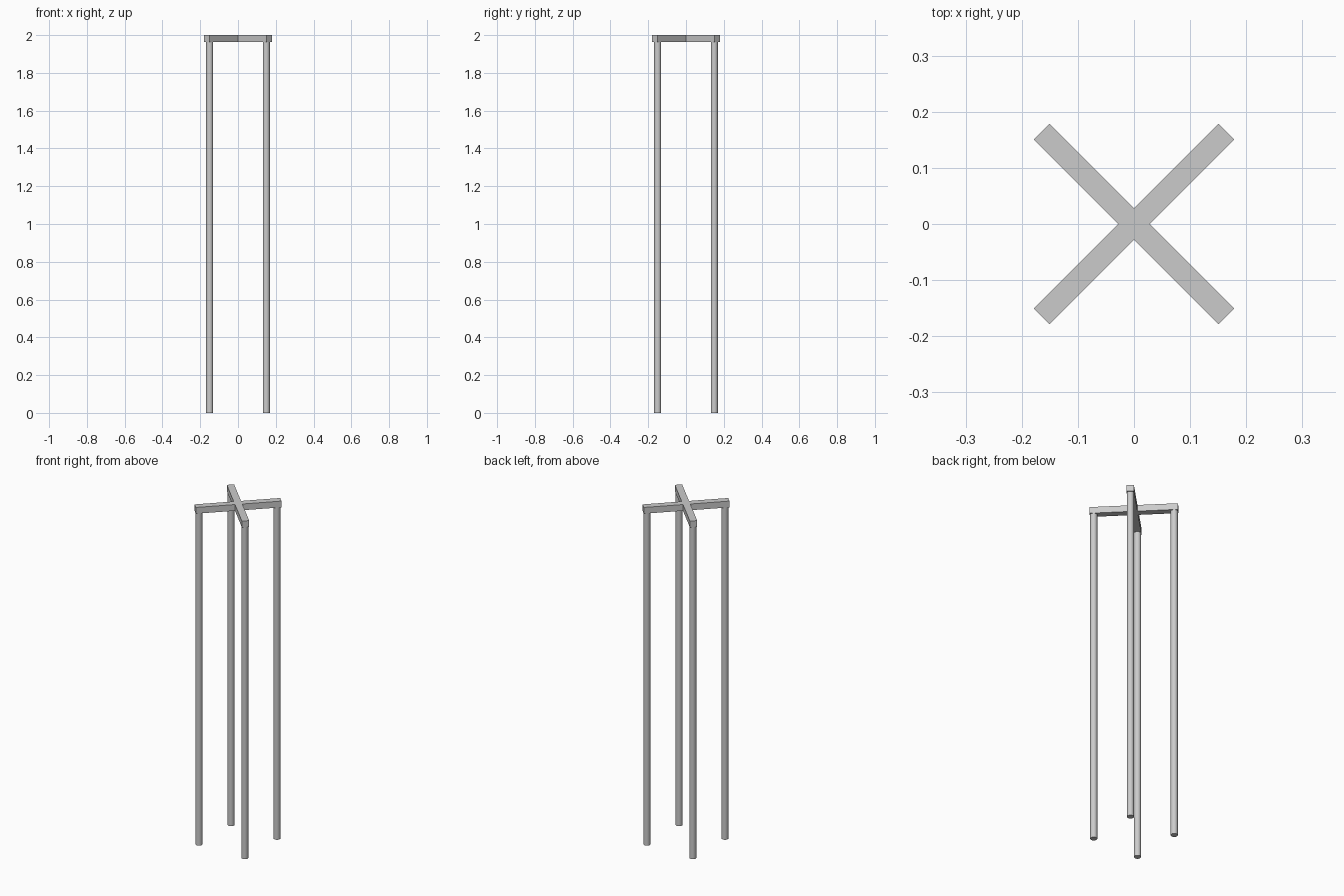
import bpy, bmesh, math
from mathutils import Matrix

cube = bpy.data.objects.get("Cube")
if cube:
    bpy.data.objects.remove(cube, do_unlink=True)

HEIGHT = 2.0
BAR_LENGTH = 0.233      # centre to end of each arm
BAR_HALF = 0.0198       # half the arm width
BAR_THICK = 0.037
LEG_OFFSET = 0.15
LEG_RADIUS = 0.0185

grey = bpy.data.materials.new("grey_metal")
grey.use_nodes = True
grey.diffuse_color = (0.6, 0.6, 0.6, 1)
grey.node_tree.nodes["Principled BSDF"].inputs["Base Color"].default_value = (0.6, 0.6, 0.6, 1)


def add_object(name, bm):
    mesh = bpy.data.meshes.new(name)
    bm.to_mesh(mesh)
    bm.free()
    mesh.materials.append(grey)
    obj = bpy.data.objects.new(name, mesh)
    bpy.context.collection.objects.link(obj)
    return obj


# Crossed top bars: one arm corner repeated four times, then extruded
bm = bmesh.new()
arm = [(BAR_HALF, -BAR_HALF), (BAR_LENGTH, -BAR_HALF), (BAR_LENGTH, BAR_HALF)]
outline = []
for i in range(4):
    a = math.pi / 4 + i * math.pi / 2
    for x, y in arm:
        outline.append(bm.verts.new((x * math.cos(a) - y * math.sin(a),
                                     x * math.sin(a) + y * math.cos(a),
                                     HEIGHT - BAR_THICK)))
base = bm.faces.new(outline)
top = bmesh.ops.extrude_face_region(bm, geom=[base], use_keep_orig=True)
bmesh.ops.translate(bm, vec=(0, 0, BAR_THICK),
                    verts=[v for v in top["geom"] if isinstance(v, bmesh.types.BMVert)])
bmesh.ops.recalc_face_normals(bm, faces=bm.faces)
add_object("top_cross", bm)

# Four round legs under the arm ends
leg_height = HEIGHT - BAR_THICK
for depth, sy in (("front", -1), ("back", 1)):
    for side, sx in (("left", 1), ("right", -1)):
        bm = bmesh.new()
        bmesh.ops.create_cone(bm, cap_ends=True, segments=32, radius1=LEG_RADIUS,
                              radius2=LEG_RADIUS, depth=leg_height,
                              matrix=Matrix.Translation((0, 0, leg_height / 2)))
        leg = add_object(f"{depth}_{side}_leg", bm)
        leg.location = (sx * LEG_OFFSET, sy * LEG_OFFSET, 0)
        bpy.ops.object.select_all(action="DESELECT")
        leg.select_set(True)
        bpy.context.view_layer.objects.active = leg
        bpy.ops.object.shade_smooth_by_angle(angle=math.radians(40))
